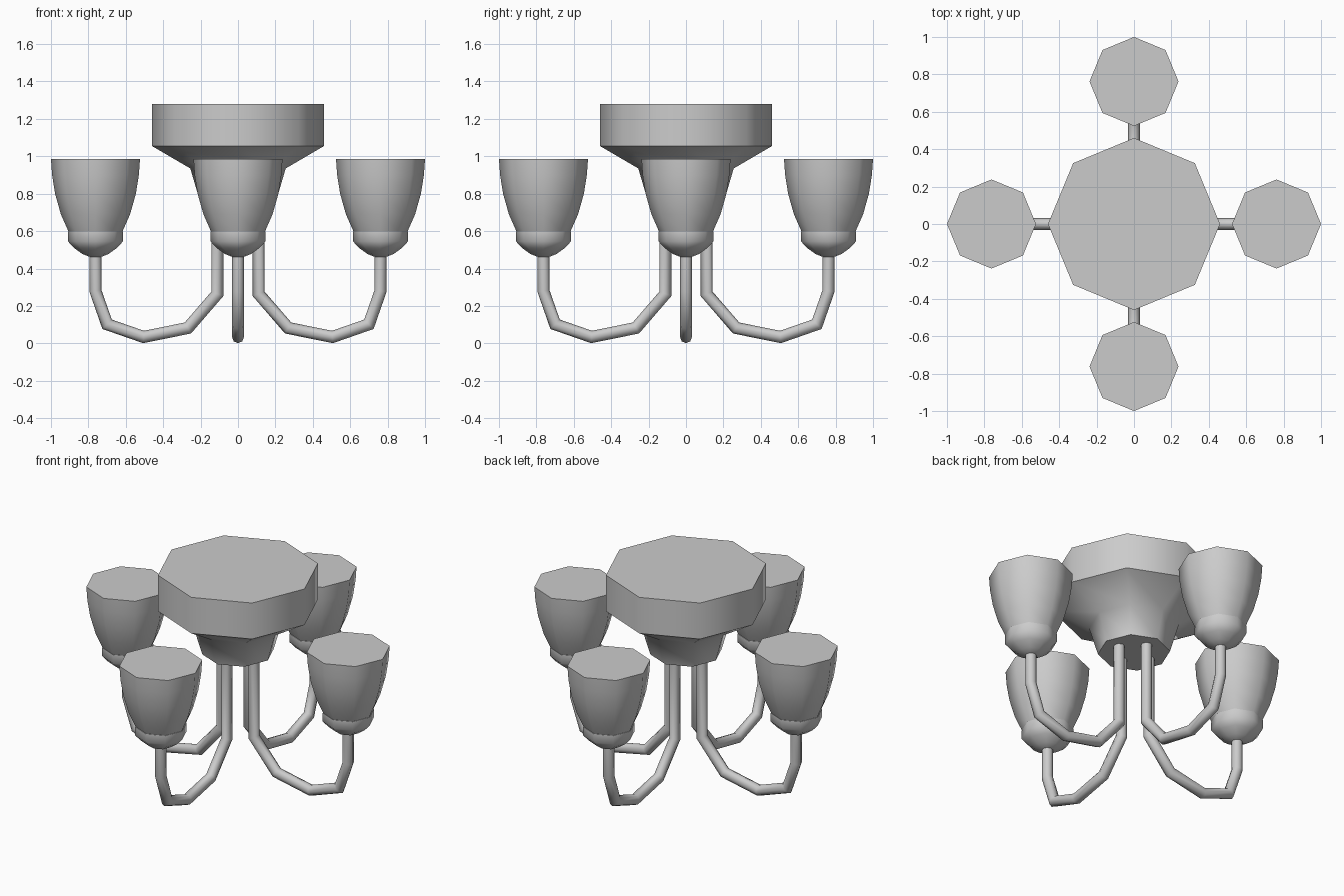
import bpy, bmesh
from math import cos, sin, pi, radians
from mathutils import Vector, Matrix

if "Cube" in bpy.data.objects:
    bpy.data.objects.remove(bpy.data.objects["Cube"])

SIDES = 8


def finish(name, rings, smooth_angle=50):
    """Skin a list of equal rings, cap both ends and shade."""
    bm = bmesh.new()
    loops = [[bm.verts.new(p) for p in ring] for ring in rings]
    for a, b in zip(loops, loops[1:]):
        for i in range(SIDES):
            j = (i + 1) % SIDES
            bm.faces.new((a[i], a[j], b[j], b[i]))
    bm.faces.new(loops[0])
    bm.faces.new(loops[-1])
    bmesh.ops.recalc_face_normals(bm, faces=bm.faces)
    mesh = bpy.data.meshes.new(name)
    bm.to_mesh(mesh)
    bm.free()
    obj = bpy.data.objects.new(name, mesh)
    bpy.context.collection.objects.link(obj)
    bpy.ops.object.select_all(action='DESELECT')
    obj.select_set(True)
    bpy.context.view_layer.objects.active = obj
    bpy.ops.object.shade_smooth_by_angle(angle=radians(smooth_angle))
    return obj


def lathe(name, profile, cx=0.0):
    """Octagonal turned part from (radius, z) points."""
    rings = [[(cx + r * cos(2 * pi * i / SIDES), r * sin(2 * pi * i / SIDES), z)
              for i in range(SIDES)] for r, z in profile]
    return finish(name, rings)


def tube(name, path, radius):
    """Mitred tube along an (x, z) path."""
    pts = [Vector((x, 0, z)) for x, z in path]
    rings = []
    for k, p in enumerate(pts):
        d_in = (p - pts[max(k - 1, 0)]).normalized()
        d_out = (pts[min(k + 1, len(pts) - 1)] - p).normalized()
        t = (d_in + d_out).normalized()
        n = Vector((-t.z, 0, t.x))
        stretch = 1 / t.dot(d_out if d_out.length else d_in)
        rings.append([p + n * (radius * stretch * cos(2 * pi * i / SIDES))
                      + Vector((0, radius * sin(2 * pi * i / SIDES), 0))
                      for i in range(SIDES)])
    return finish(name, rings)


# Ceiling canopy with tapered neck
lathe("canopy", [(0.46, 1.28), (0.46, 1.055), (0.255, 0.935), (0.205, 0.765)])

# One lamp: arm, cup and shade
CX = 0.762
parts = [
    tube("arm", [(0.11, 0.80), (0.11, 0.265), (0.268, 0.082), (0.505, 0.034),
                 (0.70, 0.102), (0.762, 0.28), (0.762, 0.50)], 0.032),
    lathe("cup", [(0.147, 0.598), (0.147, 0.545), (0.115, 0.51),
                  (0.07, 0.478), (0.025, 0.46)], CX),
    lathe("shade", [(0.238, 0.985), (0.232, 0.90), (0.216, 0.80),
                    (0.185, 0.69), (0.143, 0.595)], CX),
]

# Repeat the lamp on all four sides
for part in parts:
    for k in range(1, 4):
        copy = part.copy()
        copy.name = f"{part.name}_{k + 1}"
        copy.matrix_world = Matrix.Rotation(k * pi / 2, 4, 'Z')
        bpy.context.collection.objects.link(copy)
    part.name += "_1"
